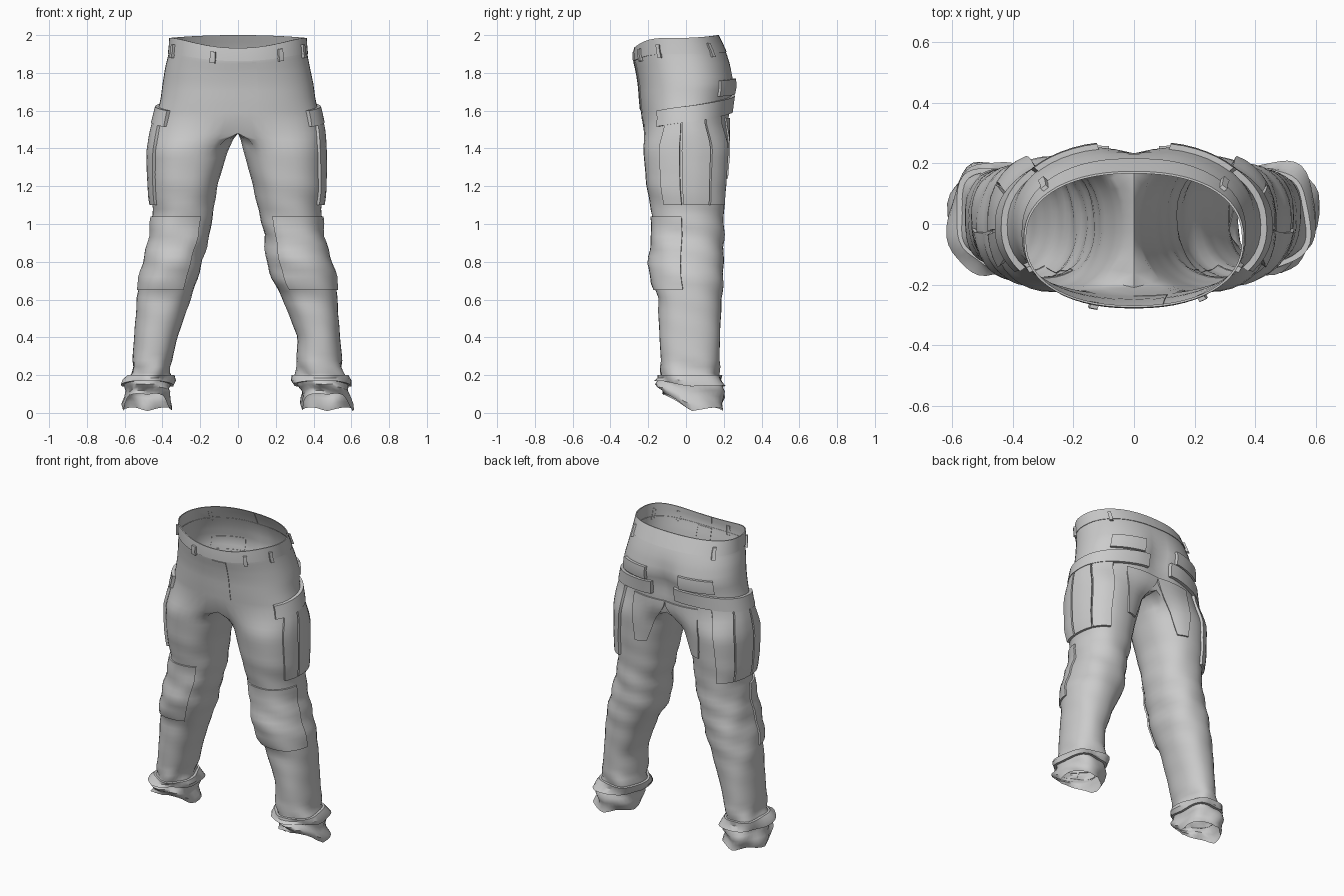
import bpy, bmesh, math
from mathutils import Vector

if "Cube" in bpy.data.objects:
    bpy.data.objects.remove(bpy.data.objects["Cube"])

# Cross-sections: z, left outer/inner x, right outer/inner x, front y, back y
ROWS = [
    (2.00, .36, 0, .36, 0, -.272, .17),
    (1.92, .365, 0, .365, 0, -.277, .21),
    (1.84, .385, 0, .38, 0, -.262, .24),
    (1.74, .40, 0, .40, 0, -.25, .262),
    (1.66, .41, 0, .41, 0, -.245, .245),
    (1.56, .435, 0, .435, 0, -.235, .232),
    (1.48, .455, .01, .45, .005, -.23, .232),
    (1.38, .47, .055, .455, .03, -.225, .225),
    (1.20, .465, .11, .455, .08, -.21, .212),
    (1.06, .45, .13, .44, .11, -.18, .20),
    (0.94, .465, .15, .45, .14, -.175, .20),
    (0.80, .495, .19, .49, .15, -.19, .20),
    (0.70, .52, .215, .52, .18, -.18, .198),
    (0.62, .535, .245, .525, .23, -.15, .19),
    (0.40, .55, .32, .54, .315, -.14, .18),
    (0.21, .565, .365, .56, .305, -.13, .175),
    (0.13, .60, .355, .585, .32, -.15, .195),
    (0.01, .60, .36, .60, .345, -.13, .195),
]
SWEEP, JOIN, CROTCH = 260, 1.56, 1.48
FULL = 360 / SWEEP          # u runs 0..1 round the outside, 1..FULL round the inside


def clamp(t):
    return max(0.0, min(1.0, t))


def section(z):
    z = max(min(z, ROWS[0][0]), ROWS[-1][0])
    for a, b in zip(ROWS, ROWS[1:]):
        if z >= b[0]:
            t = (a[0] - z) / (a[0] - b[0])
            return [p + (q - p) * t for p, q in zip(a, b)]


def oval(cx, cy, rx, ry, a, power):
    c, s = math.cos(a), math.sin(a)
    return Vector((cx + rx * math.copysign(abs(c) ** power, c),
                   cy + ry * math.copysign(abs(s) ** power, s), 0))


def surf(side, u, z, off=0.0):
    """Point on the trouser surface of one half (side -1 or 1), pushed out by off."""
    r = section(z)
    out, inn = (r[1], r[2]) if side < 0 else (r[3], r[4])
    cy, ry = (r[5] + r[6]) / 2, (r[6] - r[5]) / 2
    la, ta = math.radians((u - .5) * SWEEP), math.radians((u - .5) * 180)
    s = clamp((z - 1.38) / (JOIN - 1.38))
    s = s * s * (3 - 2 * s)
    if u > 1.0001:
        s = 0
    # small folds, strongest at the cuff and behind the knee
    fold = .012 * clamp((.3 - z) / .12) + .004 * math.exp(-((z - .85) / .3) ** 2)
    fold *= math.sin(45 * z + 2 * la * side) + .6 * math.sin(5 * la + 20 * z)
    leg = oval((out + inn) / 2, cy, (out - inn) / 2 + off + fold, ry + off + fold, la, .88)
    trunk = oval(0, cy, out + off, ry + off, ta, .88)
    p = leg.lerp(trunk, s)
    if z >= JOIN - .001 and (u < .001 or u > .999):
        p.x = 0
    sn = math.sin(ta if s > .5 else la)
    if sn > 0:
        p.y -= .035 * math.exp(-(p.x / .07) ** 2) * math.exp(-((z - 1.68) / .13) ** 2)
    front = max(0, -sn)
    zz = z - clamp((z - 1.7) / .3) * (.068 * front ** 3 + .015 * (1 - sn * sn))
    zz += clamp((.2 - z) / .2) * (.09 * front + .02 * abs(math.sin(2 * la)))
    return Vector((side * p.x, p.y, zz))


def finish(name, bm, angle=35):
    bmesh.ops.remove_doubles(bm, verts=bm.verts, dist=.0008)
    bmesh.ops.recalc_face_normals(bm, faces=bm.faces)
    me = bpy.data.meshes.new(name)
    bm.to_mesh(me)
    bm.free()
    ob = bpy.data.objects.new(name, me)
    bpy.context.collection.objects.link(ob)
    bpy.ops.object.select_all(action='DESELECT')
    ob.select_set(True)
    bpy.context.view_layer.objects.active = ob
    bpy.ops.object.shade_smooth_by_angle(angle=math.radians(angle))


def strip(bm, a, b, closed):
    n = len(a)
    for i in range(n if closed else n - 1):
        j = (i + 1) % n
        bm.faces.new((a[i], a[j], b[j], b[i]))


def trousers():
    bm = bmesh.new()
    NO, NI = 26, 9
    outer = [i / NO for i in range(NO + 1)]
    inner = [1 + (FULL - 1) * i / NI for i in range(1, NI)]
    for side in (-1, 1):
        # hips: open arcs meeting at the centre line
        hips = [2 - (2 - JOIN) * i / 12 for i in range(13)]
        rows = [[bm.verts.new(surf(side, u, z)) for u in outer] for z in hips]
        # crotch ring: inside points lie on the centre line
        ring = [surf(side, u, CROTCH) for u in outer]
        ring[0].x = ring[-1].x = 0
        y0, y1 = ring[0].y, ring[-1].y
        ring += [Vector((0, y1 + (y0 - y1) * i / NI, CROTCH)) for i in range(1, NI)]
        ring = [bm.verts.new(p) for p in ring]
        for a, b in zip(rows, rows[1:] + [ring[:NO + 1]]):
            strip(bm, a, b, False)
        # legs: closed rings
        for k in range(1, 45):
            z = CROTCH - (CROTCH - .01) * k / 44
            nxt = [bm.verts.new(surf(side, u, z)) for u in outer + inner]
            strip(bm, ring, nxt, True)
            ring = nxt
    finish("trousers", bm, 50)


def panel(name, side, u0, u1, z0, z1, off, slope=0.0, taper=0.0):
    """Raised cloth piece that follows the surface; its rim sinks into the cloth."""
    bm = bmesh.new()
    nu = max(2, int((u1 - u0) * 30))
    nz = max(2, int((z1 - z0) / .035))
    us = [0] + [i / nu for i in range(nu + 1)] + [1]
    zs = [0] + [i / nz for i in range(nz + 1)] + [1]
    grid = []
    for j, t in enumerate(zs):
        row = []
        for i, s in enumerate(us):
            rim = i in (0, len(us) - 1) or j in (0, len(zs) - 1)
            k = (s - .5) * (1 - taper * (1 - t) ** 2)
            u = (u0 + u1) / 2 + (u1 - u0) * k
            z = z0 + (z1 - z0) * t + slope * (s - .5)
            row.append(bm.verts.new(surf(side, u, z, -.003 if rim else off)))
        grid.append(row)
    for a, b in zip(grid, grid[1:]):
        strip(bm, a, b, False)
    finish(name, bm)


trousers()
for side, word in ((-1, "left"), (1, "right")):
    panel(word + "_waistband", side, 0, 1, 1.91, 2.0, .004)
    # cargo pocket with pleats, under a wrap-round flap
    for i, (a, b) in enumerate(((.37, .475), (.485, .615), (.625, .76))):
        panel(f"{word}_cargo_pleat_{i + 1}", side, a, b, 1.1, 1.57, .016)
    panel(word + "_cargo_flap", side, .31, .95, 1.555, 1.64, .02, .08)
    # back pocket flap, seat patch and knee patch
    panel(word + "_back_pocket_flap", side, .72, .92, 1.68, 1.765, .018, .01)
    panel(word + "_seat_patch", side, .84, 1.0, 1.24, 1.56, .009, 0, .5)
    panel(word + "_knee_patch", side, .03, .47, .65, 1.04, .01)
    # rolled folds at the ankle
    panel(word + "_cuff_fold", side, 0, FULL, .14, .2, .016, 0)
    # belt loops
    for i, u in enumerate((.1 if side < 0 else .19, .37, .72)):
        panel(f"{word}_belt_loop_{i + 1}", side, u - .012, u + .012, 1.89, 1.965, .016)
panel("fly", 1, 0, .07, 1.6, 1.9, .005)
